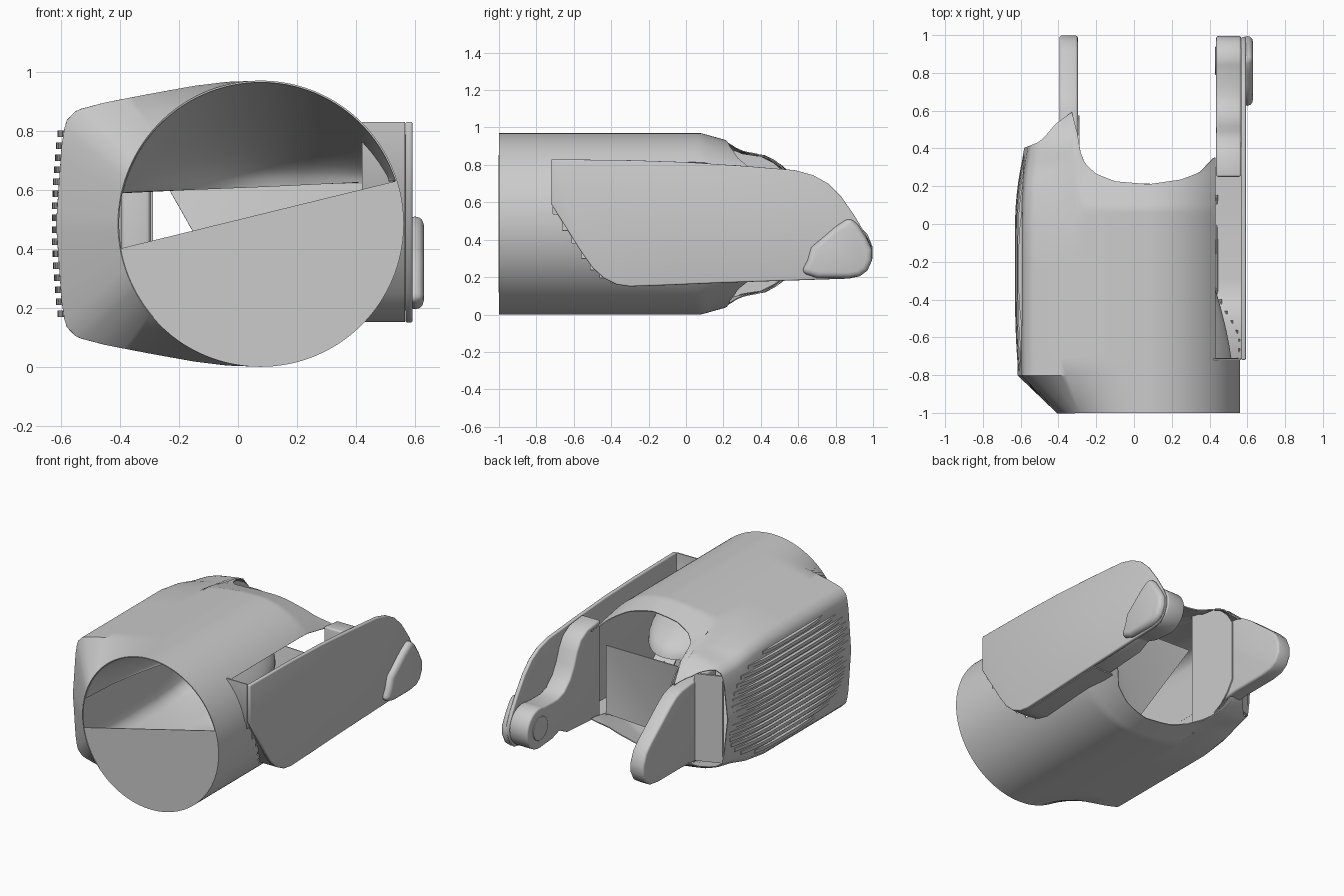
import bpy, bmesh, math

if "Cube" in bpy.data.objects:
    bpy.data.objects.remove(bpy.data.objects["Cube"])

CX, CZ, R = 0.077, 0.485, 0.482


def interp(keys, t):
    if t <= keys[0][0]:
        return keys[0][1]
    for (a, p), (b, q) in zip(keys, keys[1:]):
        if t <= b:
            return p + (q - p) * (t - a) / (b - a)
    return keys[-1][1]


def finish(bm, name, bevel=0.0, solid=0.0, angle=36):
    bmesh.ops.recalc_face_normals(bm, faces=bm.faces[:])
    me = bpy.data.meshes.new(name)
    bm.to_mesh(me)
    bm.free()
    ob = bpy.data.objects.new(name, me)
    bpy.context.collection.objects.link(ob)
    if solid:
        m = ob.modifiers.new("thickness", 'SOLIDIFY')
        m.thickness = solid
        m.offset = 0
    if bevel:
        m = ob.modifiers.new("bevel", 'BEVEL')
        m.width = bevel
        m.segments = 3
        m.limit_method = 'ANGLE'
        m.angle_limit = math.radians(40)
    for o in bpy.context.selected_objects:
        o.select_set(False)
    ob.select_set(True)
    bpy.context.view_layer.objects.active = ob
    bpy.ops.object.convert(target='MESH')
    bpy.ops.object.shade_smooth_by_angle(angle=math.radians(angle))
    return ob


def prism(bm, pts, lo, hi, axis):
    """Closed outline extruded along an axis ('x': pts are y,z; 'z': pts are x,y)."""
    def put(p, h):
        return (h, p[0], p[1]) if axis == 'x' else (p[0], p[1], h)
    a = [bm.verts.new(put(p, lo)) for p in pts]
    b = [bm.verts.new(put(p, hi)) for p in pts]
    bm.faces.new(a)
    bm.faces.new(b[::-1])
    for i in range(len(pts)):
        j = (i + 1) % len(pts)
        bm.faces.new((a[i], a[j], b[j], b[i]))


def plate(name, pts, x0, x1, bevel):
    bm = bmesh.new()
    prism(bm, pts, x0, x1, 'x')
    return finish(bm, name, bevel)


def grid(bm, rows, closed, skip=lambda p: False):
    vs = [[bm.verts.new(p) for p in r] for r in rows]
    n = len(rows[0])
    for r0, r1 in zip(vs, vs[1:]):
        for i in range(n if closed else n - 1):
            quad = (r0[i], r0[(i + 1) % n], r1[(i + 1) % n], r1[i])
            if not skip(sum((v.co for v in quad[1:]), quad[0].co.copy()) / 4):
                bm.faces.new(quad)


def arc(a0, a1, n):
    for i in range(n + 1):
        a = math.radians(a0 + (a1 - a0) * i / n)
        yield CX + R * math.cos(a), CZ + R * math.sin(a)


# Housing shell: round on the right, stretched into a flat-sided grip on the left,
# cut open on the right where the cover sits
LEFT_X = [(0, CX), (.3, -.15), (.5, -.30), (.62, -.45), (.72, -.545), (.78, -.582), (.84, -.595), (1, -.614)]
LEFT_Z = [(0, R), (.15, .478), (.3, .464), (.5, .437), (.62, .408), (.72, .383), (.78, .345), (.84, .265), (1, 0)]
END_Y = [(-.62, .40), (-.55, .43), (-.315, .60), (-.29, .40), (-.26, .32), (-.2, .265), (-.1, .225),
         (.08, .21), (.25, .235), (.35, .275), (.42, .35), (.56, .38)]
TAPER = [(.08, 1), (.2, .93), (.3, .868), (.42, .835), (.5, .74), (.55, .64), (.6, .50)]
RIM_Z = [(-.72, .59), (-.555, .335), (-.495, .25), (-.44, .2), (-.3, .16), (.3, .18)]


def section(a):
    c, s = math.cos(a), math.sin(a)
    if c >= 0:
        return CX + R * c, R * s
    u = 1 - abs(math.asin(max(-1, min(1, s)))) / (math.pi / 2)
    return interp(LEFT_X, u), math.copysign(interp(LEFT_Z, u), s)


N = 176
angles = [2 * math.pi * i / N for i in range(N)]
rows = [[(CX + R * math.cos(a), -1, CZ + R * math.sin(a)) for a in angles]]
for y in (-.8, -.71, -.66, -.61, -.56, -.51, -.46, -.4, -.25, 0):
    rows.append([(section(a)[0], y, CZ + section(a)[1]) for a in angles])
for k in range(1, 11):
    row = []
    for a in angles:
        x, h = section(a)
        end = interp(END_Y, x)
        start = max(.04, end - .26)
        y = start + (end - start) * (k - 1) / 9
        dx = .035 * (y / .4) ** 2 * max(0, min(1, (-.42 - x) / .12))
        row.append((x + dx, y, CZ + h * interp(TAPER, y)))
    rows.append(row)
bm = bmesh.new()
grid(bm, rows, True, lambda p: p.x > .43 and p.y > -.71 and p.z > interp(RIM_Z, p.y))
finish(bm, "housing_shell", solid=.006)

# Inner wall of the housing tip beside the rear opening
half = [(.20, .415), (.30, .375), (.40, .36), (.47, .325), (.53, .27), (.575, .20)]
plate("housing_inner_wall", [(y, CZ + h) for y, h in half] + [(y, CZ - h) for y, h in half[::-1]],
      -.296, -.288, 0)

# Half-disc closing the lower front of the tube
bm = bmesh.new()
bm.faces.new([bm.verts.new((x, -.997, z)) for x, z in arc(17.5, -170, 60)])
finish(bm, "front_lower_cap", solid=.006)

# Concave web running back from the upper front arc to a low ridge inside the tube
up = list(arc(17.5, 167.5, 48))
(xa, za), (xb, zb) = up[0], up[-1]
rows = []
for k in range(13):
    v = k / 12
    row = []
    for i, (x, z) in enumerate(up):
        u = i / 48
        lx, lz = xa + (xb - xa) * u, za + (zb - za) * u
        depth = 1.13 * math.sin(math.pi * u) ** .55
        row.append((x + (lx - x) * v, -.997 + depth * math.sin(v * math.pi / 2), z + (lz - z) * v))
    rows.append(row)
bm = bmesh.new()
grid(bm, rows, False)
bmesh.ops.remove_doubles(bm, verts=bm.verts[:], dist=1e-4)
finish(bm, "front_upper_web", solid=.006)

# Slanted partition inside the rear opening
bm = bmesh.new()
bm.faces.new([bm.verts.new(p) for p in
              [(-.25, .22, .63), (.05, .10, .10), (.43, .20, .18), (.43, .20, .62)]])
bmesh.ops.triangulate(bm, faces=bm.faces[:])
finish(bm, "inner_partition", solid=.006)

# Short wall closing the housing beside the left arm
bm = bmesh.new()
prism(bm, [(-.55, .40), (-.39, .46), (-.39, .475), (-.55, .415)], .20, .76, 'z')
finish(bm, "housing_end_wall")

# Horizontal grip ribs on the left face
bm = bmesh.new()
COUNT = 16
for i in range(COUNT):
    t = -1 + 2 * (i + .5) / COUNT
    z = CZ + .325 * t
    span = .57 * (1 - abs(t) ** 3.5) ** .4
    mid = -.20 - .04 * t
    outer, inner = [], []
    for k in range(17):
        s = -1 + k / 8
        y = mid + span * s
        x = -.614 + .022 * t * t + .035 * (max(0, y) / .4) ** 2
        outer.append((x - .017 * (1 - abs(s) ** 3), y))
        inner.append((x + .004, y))
    prism(bm, outer + inner[::-1], z - .011, z + .011, 'z')
finish(bm, "grip_ribs")

# Right side cover plate
COVER = [(-.72, .83), (-.3, .825), (0, .815), (.3, .795), (.58, .772), (.68, .745), (.76, .70), (.83, .63),
         (.90, .53), (.96, .43), (.99, .36), (.99, .30), (.965, .24), (.93, .205), (.87, .192), (.6, .183),
         (.2, .17), (-.1, .157), (-.3, .15), (-.37, .16), (-.44, .195), (-.50, .25), (-.56, .335), (-.72, .59)]
plate("right_cover", COVER, .567, .592, .008)

# Rim wall behind the cover, running down the front and along the bottom
path = [(-.715, .83), (-.715, .59), (-.555, .335), (-.495, .25), (-.44, .2), (-.37, .165), (-.3, .155), (.3, .178)]
inside = [(y + .014, z + .01) for y, z in path]
bm = bmesh.new()
grid(bm, [[(x, y, z) for y, z in path] for x in (.42, .566)], False)
finish(bm, "right_rim", solid=.008)

# Right arm: wavy solid arm ending in a round boss
boss = [(.865 + .13 * math.cos(math.radians(a)), .335 + .13 * math.sin(math.radians(a)))
        for a in range(110, -100, -10)]
RIGHT_ARM = [(.25, .80), (.38, .785), (.45, .745), (.49, .68), (.52, .60), (.56, .53), (.62, .475),
             (.68, .455), (.74, .455)] + boss + [(.74, .215), (.66, .24), (.58, .20), (.25, .178)]
plate("right_arm", RIGHT_ARM, .435, .567, .012)

# Recessed pivot face on the inside of the boss
bm = bmesh.new()
prism(bm, [(.865 + .075 * math.cos(k * math.pi / 16), .335 + .075 * math.sin(k * math.pi / 16))
           for k in range(32)], .43, .45, 'x')
finish(bm, "pivot_face", .003)

# Softly rounded pad outside the tip of the cover
PAD = [(.615, .225), (.65, .29), (.67, .36), (.73, .41), (.80, .47), (.875, .52), (.92, .48), (.965, .41),
       (.995, .35), (.995, .29), (.97, .235), (.93, .205), (.87, .195), (.70, .195)]
plate("tip_pad", PAD, .57, .63, .03)

# Left arm: tapered plate leaving the housing
LEFT_ARM = [(.25, .72), (.45, .715), (.60, .70), (.66, .68), (.72, .64), (.92, .48), (.97, .43), (.998, .36),
            (.998, .30), (.97, .245), (.92, .212), (.84, .20), (.6, .20), (.45, .19), (.25, .18)]
plate("left_arm", LEFT_ARM, -.395, -.297, .014)
